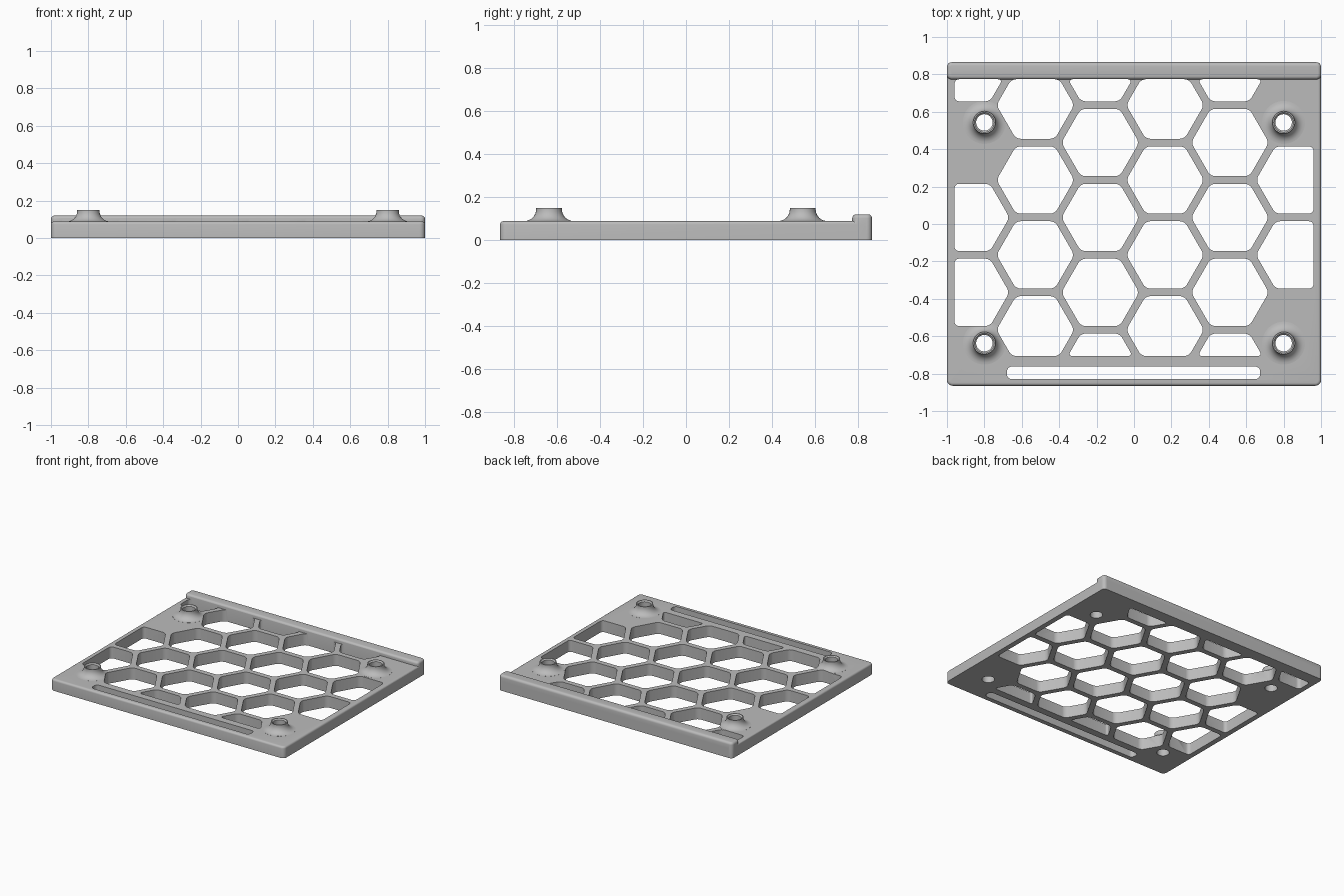
import bpy, bmesh, math
from mathutils import Vector

if "Cube" in bpy.data.objects:
    bpy.data.objects.remove(bpy.data.objects["Cube"], do_unlink=True)

grey = bpy.data.materials.new("plain grey")
grey.use_nodes = True
grey.diffuse_color = (0.5, 0.5, 0.5, 1)
grey.node_tree.nodes["Principled BSDF"].inputs["Base Color"].default_value = (0.5, 0.5, 0.5, 1)

TOP = 0.088       # plate thickness
HALF_Y = 0.865    # half depth of the plate


def finish(bm, name):
    bmesh.ops.recalc_face_normals(bm, faces=bm.faces[:])
    mesh = bpy.data.meshes.new(name)
    bm.to_mesh(mesh)
    bm.free()
    mesh.materials.append(grey)
    obj = bpy.data.objects.new(name, mesh)
    bpy.context.collection.objects.link(obj)
    return obj


def slab(name, y0, y1, height, corner, rounding):
    """Full-width box with rounded corners and a rounded top rim."""
    bm = bmesh.new()
    bmesh.ops.create_cube(bm, size=1)
    for v in bm.verts:
        v.co = (v.co.x * 2, (y0 + y1) / 2 + v.co.y * (y1 - y0), (v.co.z + 0.5) * height)
    upright = [e for e in bm.edges if abs(e.verts[0].co.z - e.verts[1].co.z) > height / 2]
    bmesh.ops.bevel(bm, geom=upright, offset=corner, segments=5, profile=0.5, affect='EDGES')
    rim = [e for e in bm.edges if all(v.co.z > height - 1e-4 for v in e.verts)]
    bmesh.ops.bevel(bm, geom=rim, offset=rounding, segments=4, profile=0.5, affect='EDGES')
    return finish(bm, name)


def add_prism(bm, outline, limits, radius):
    """Upright cutter from an outline, trimmed to limits, corners rounded."""
    part = bmesh.new()
    part.faces.new([part.verts.new((x, y, -0.1)) for x, y in outline])
    x_lim, y_low, y_high = limits
    for point, normal in (((x_lim, 0, 0), (1, 0, 0)), ((-x_lim, 0, 0), (-1, 0, 0)),
                          ((0, y_high, 0), (0, 1, 0)), ((0, y_low, 0), (0, -1, 0))):
        bmesh.ops.bisect_plane(part, geom=part.verts[:] + part.edges[:] + part.faces[:],
                               plane_co=point, plane_no=normal, clear_outer=True)
    bmesh.ops.bevel(part, geom=part.verts[:], offset=radius, segments=5,
                    profile=0.5, affect='VERTICES', clamp_overlap=True)
    lifted = bmesh.ops.extrude_face_region(part, geom=part.faces[:])["geom"]
    for v in lifted:
        if isinstance(v, bmesh.types.BMVert):
            v.co.z = 0.3
    temp = bpy.data.meshes.new("temp")
    part.to_mesh(temp)
    part.free()
    bm.from_mesh(temp)
    bpy.data.meshes.remove(temp)


def add_turned(bm, profile, centre):
    """Solid of revolution around an upright axis at centre."""
    verts = [bm.verts.new((centre[0] + r, centre[1], z)) for r, z in profile]
    edges = [bm.edges.new(pair) for pair in zip(verts, verts[1:])]
    bmesh.ops.spin(bm, geom=verts + edges, cent=(*centre, 0), axis=(0, 0, 1),
                   angle=math.tau, steps=48, use_duplicate=False)
    bmesh.ops.remove_doubles(bm, verts=bm.verts[:], dist=1e-5)


def combine(target, other, operation):
    mod = target.modifiers.new(operation.lower(), 'BOOLEAN')
    mod.operation = operation
    mod.solver = 'EXACT'
    mod.object = other
    bpy.ops.object.select_all(action='DESELECT')
    target.select_set(True)
    bpy.context.view_layer.objects.active = target
    bpy.ops.object.modifier_apply(modifier=mod.name)
    bpy.data.objects.remove(other, do_unlink=True)


# Base plate and raised back lip
plate = slab("honeycomb_plate", -HALF_Y, HALF_Y, TOP, 0.03, 0.015)
lip = slab("back_lip", 0.773, HALF_Y, 0.12, 0.025, 0.018)
combine(plate, lip, 'UNION')

# Four flared screw bosses
centres = [(x, y) for x in (-0.8, 0.8) for y in (-0.637, 0.543)]
flare = 0.055
boss_profile = [(0, 0.15), (0.06, 0.15)]
for i in range(9):
    a = math.pi / 2 * i / 8
    boss_profile.append((0.115 - flare * math.cos(a), TOP + 0.0005 + flare * (1 - math.sin(a))))
boss_profile += [(0.115, 0.05), (0, 0.05)]
bm = bmesh.new()
for c in centres:
    add_turned(bm, boss_profile, c)
combine(plate, finish(bm, "screw_bosses"), 'UNION')

# Honeycomb openings, left out around the bosses
pitch, radius = 0.4005, 0.208
limits = (0.96, -0.706, 0.774)
bm = bmesh.new()
for col in range(6):
    x = -0.874 + 0.3468 * col
    for row in range(5):
        y = 0.836 - pitch * row - (pitch / 2 if col % 2 else 0)
        blocked = any((Vector((x, y)) - Vector(c)).length < 0.2 for c in centres)
        if blocked or y < -0.8:
            continue
        hexagon = [(x + radius * math.cos(math.pi / 3 * k),
                    y + radius * math.sin(math.pi / 3 * k)) for k in range(6)]
        add_prism(bm, hexagon, limits, 0.025)

# Long front slot
slot = [(-0.68, -0.83), (0.675, -0.83), (0.675, -0.762), (-0.68, -0.762)]
add_prism(bm, slot, (1, -1, 1), 0.028)
combine(plate, finish(bm, "openings"), 'DIFFERENCE')

# Screw holes with a chamfered mouth
hole_profile = [(0, -0.1), (0.044, -0.1), (0.044, 0.141), (0.062, 0.159), (0, 0.159)]
bm = bmesh.new()
for c in centres:
    add_turned(bm, hole_profile, c)
combine(plate, finish(bm, "screw_holes"), 'DIFFERENCE')

plate.select_set(True)
bpy.context.view_layer.objects.active = plate
bpy.ops.object.shade_smooth_by_angle(angle=math.radians(35))
